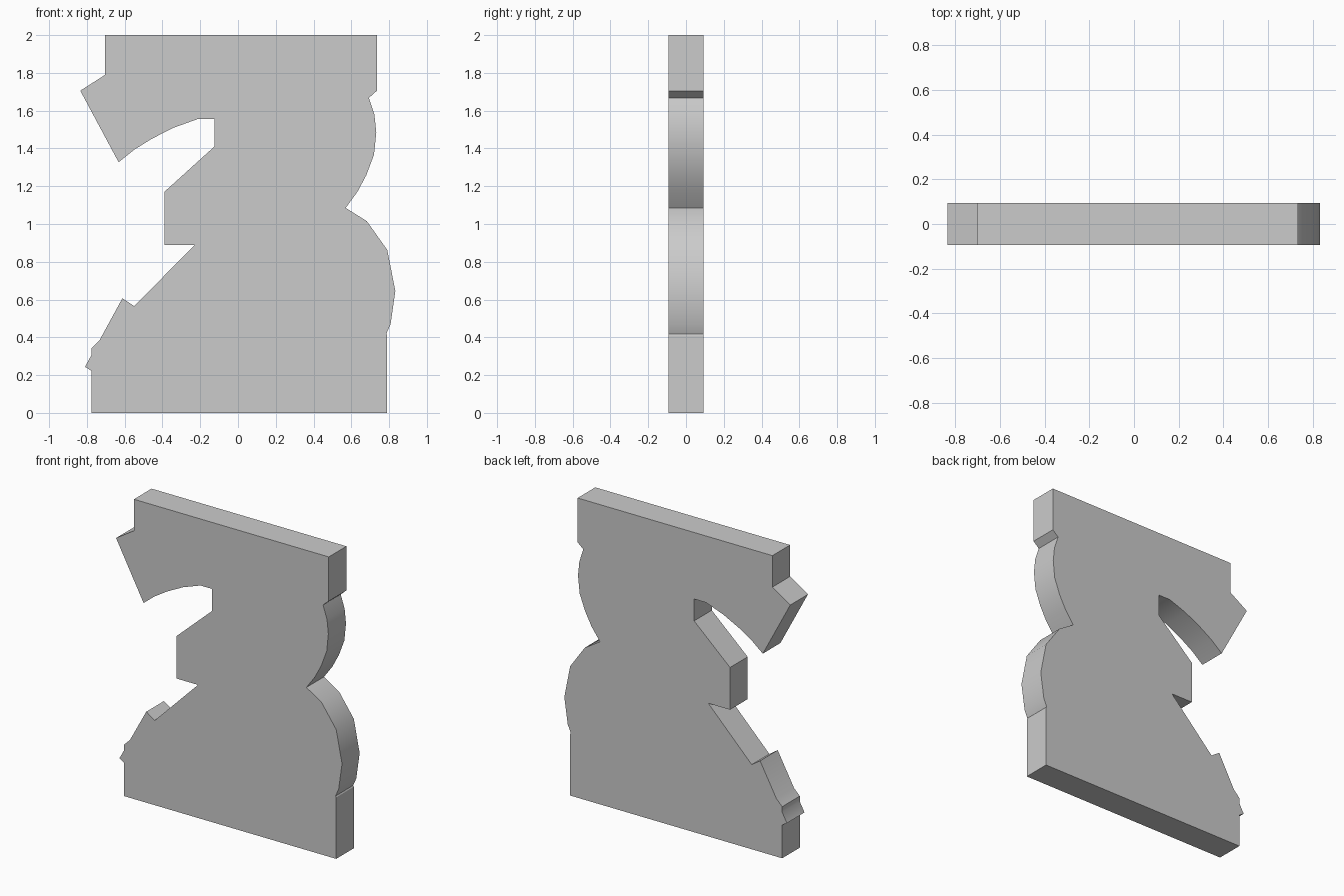
import bpy, bmesh, math

if "Cube" in bpy.data.objects:
    bpy.data.objects.remove(bpy.data.objects["Cube"])

HALF_DEPTH = 0.093

# Right side, top to bottom: top block, upper bulge, waist, lower bulge, base
right_side = [
    (0.735, 2.0), (0.735, 1.705), (0.693, 1.668),
    (0.722, 1.58), (0.732, 1.485), (0.72, 1.367), (0.68, 1.26), (0.632, 1.17),
    (0.57, 1.085), (0.682, 1.015), (0.79, 0.863), (0.833, 0.646), (0.808, 0.47),
    (0.785, 0.418), (0.79, 0.41), (0.79, 0.0),
]
# Left side, bottom to top: stepped foot, slope, middle block, hooked overhang
left_side = [
    (-0.775, 0.0), (-0.775, 0.222), (-0.81, 0.244), (-0.775, 0.307),
    (-0.775, 0.344), (-0.732, 0.387), (-0.612, 0.607), (-0.55, 0.565),
    (-0.23, 0.888), (-0.39, 0.888), (-0.39, 1.17), (-0.125, 1.41),
    (-0.125, 1.556), (-0.212, 1.556), (-0.34, 1.51), (-0.455, 1.452),
    (-0.55, 1.393), (-0.632, 1.327), (-0.835, 1.706), (-0.703, 1.79),
    (-0.703, 2.0),
]


def plate(name, outline, half_depth):
    """Extrude a closed x-z outline into a slab centred on y = 0."""
    bm = bmesh.new()
    face = bm.faces.new([bm.verts.new((x, -half_depth, z)) for x, z in outline])
    new = bmesh.ops.extrude_face_region(bm, geom=[face], use_keep_orig=True)["geom"]
    verts = [g for g in new if isinstance(g, bmesh.types.BMVert)]
    bmesh.ops.translate(bm, verts=verts, vec=(0, 2 * half_depth, 0))
    bmesh.ops.recalc_face_normals(bm, faces=bm.faces)
    mesh = bpy.data.meshes.new(name)
    bm.to_mesh(mesh)
    bm.free()
    obj = bpy.data.objects.new(name, mesh)
    bpy.context.collection.objects.link(obj)
    return obj


# Flat cut-out panel with softly shaded curved rims
panel = plate("silhouette_panel", right_side + left_side, HALF_DEPTH)
bpy.context.view_layer.objects.active = panel
panel.select_set(True)
bpy.ops.object.shade_smooth_by_angle(angle=math.radians(30))
